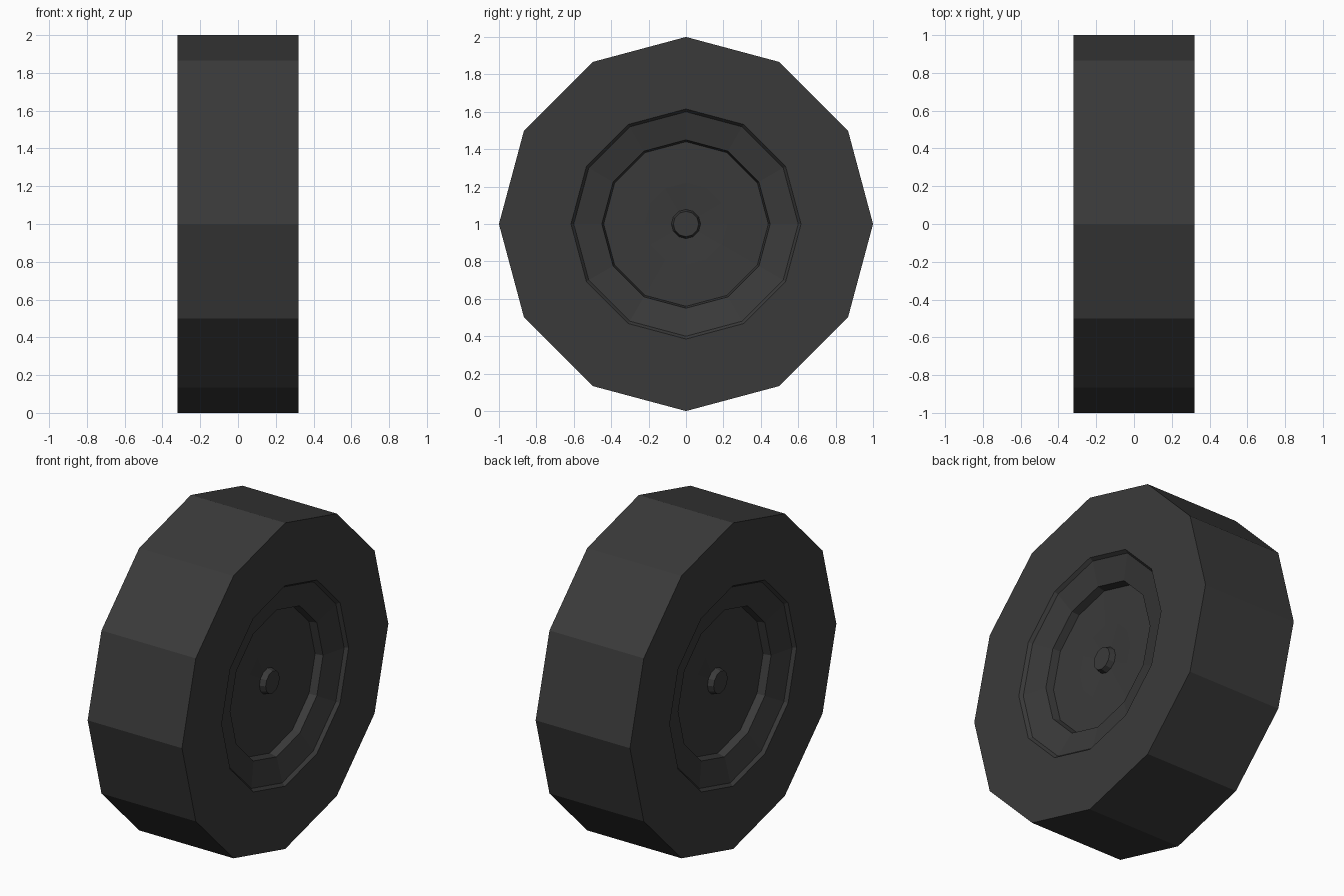
import bpy, bmesh, math

if "Cube" in bpy.data.objects:
    bpy.data.objects.remove(bpy.data.objects["Cube"])

SIDES = 12
dark = bpy.data.materials.new("dark rubber grey")
dark.diffuse_color = (0.042, 0.042, 0.042, 1)
dark.use_nodes = True
dark.node_tree.nodes["Principled BSDF"].inputs["Base Color"].default_value = dark.diffuse_color


def lathe(name, profile):
    """Revolve (x, radius) points around the wheel axle; radius 0 closes to a point."""
    bm = bmesh.new()
    rings = []
    for x, r in profile:
        if r == 0:
            rings.append([bm.verts.new((x, 0, 1))] * SIDES)
        else:
            rings.append([bm.verts.new((x, r * math.cos(a), 1 + r * math.sin(a)))
                          for a in (2 * math.pi * i / SIDES for i in range(SIDES))])
    for a, b in zip(rings, rings[1:]):
        for i in range(SIDES):
            j = (i + 1) % SIDES
            corners = list(dict.fromkeys((a[i], a[j], b[j], b[i])))
            bm.faces.new(corners)
    bmesh.ops.recalc_face_normals(bm, faces=bm.faces)
    mesh = bpy.data.meshes.new(name)
    bm.to_mesh(mesh)
    bm.free()
    mesh.materials.append(dark)
    obj = bpy.data.objects.new(name, mesh)
    bpy.context.collection.objects.link(obj)
    return obj


# One side of the wheel from tread edge to axle: sidewall, lip, sloped rim, step, disc, hub cap
side = [(0.32, 1.0), (0.32, 0.615), (0.30, 0.60), (0.262, 0.45), (0.215, 0.44),
        (0.21, 0.22), (0.20, 0.078), (0.235, 0.068), (0.235, 0)]

# Whole wheel: the same profile mirrored to the other side, joined by the tread
lathe("wheel", [(-x, r) for x, r in reversed(side)] + side)
